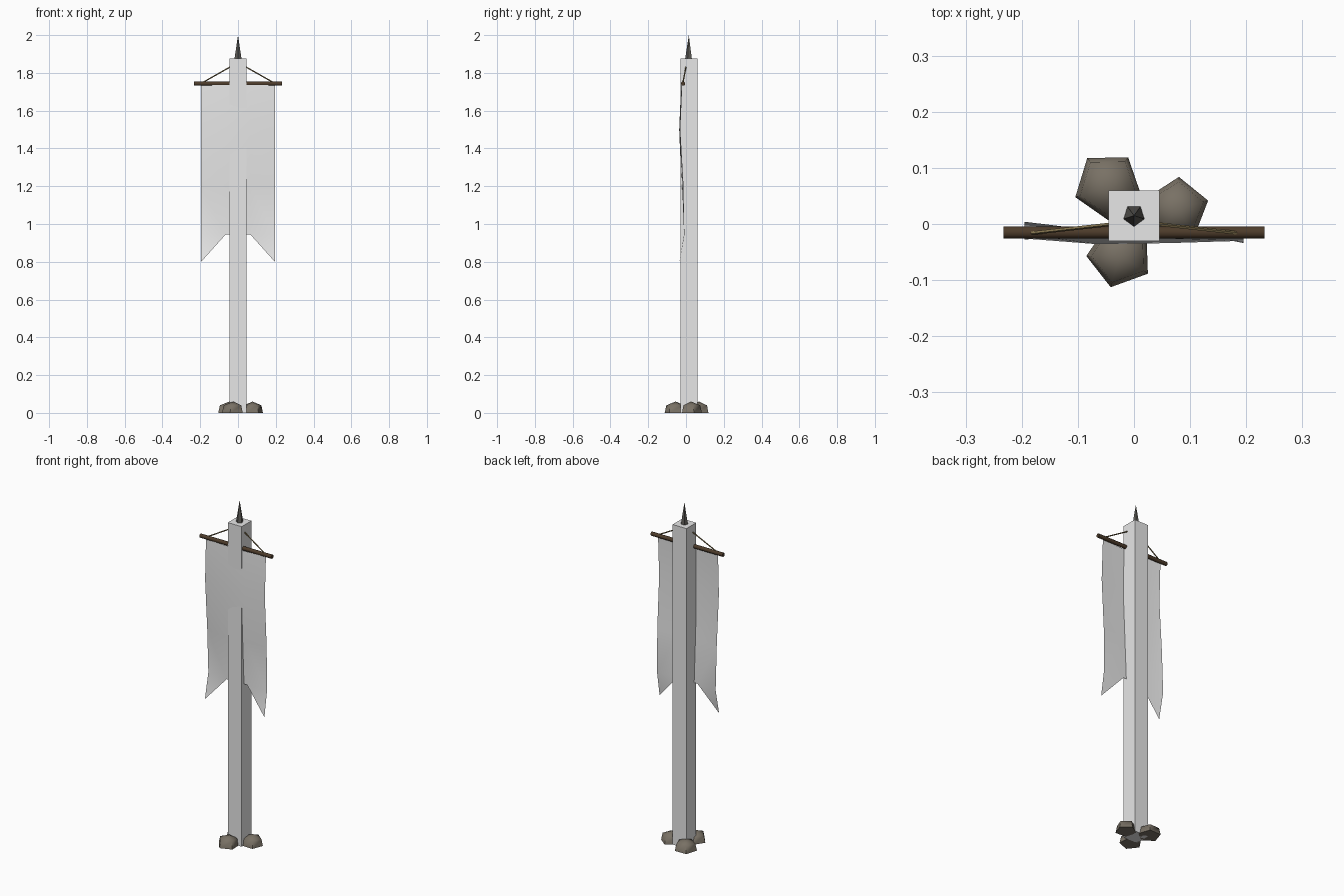
import bpy, bmesh, math
from mathutils import Vector

if "Cube" in bpy.data.objects:
    bpy.data.objects.remove(bpy.data.objects["Cube"])


def material(name, rgb):
    m = bpy.data.materials.new(name)
    m.diffuse_color = (*rgb, 1)
    m.use_nodes = True
    m.node_tree.nodes["Principled BSDF"].inputs["Base Color"].default_value = m.diffuse_color
    return m


CLOTH = material("pale_grey", (0.8, 0.8, 0.8))
WOOD = material("dark_brown_wood", (0.075, 0.045, 0.024))
ROPE = material("straw_rope", (0.24, 0.18, 0.08))
STONE = material("warm_grey_stone", (0.19, 0.165, 0.13))
IRON = material("dark_iron", (0.11, 0.105, 0.095))


def make(name, verts, faces, mat, smooth=None):
    me = bpy.data.meshes.new(name)
    me.from_pydata(verts, [], faces)
    bm = bmesh.new()
    bm.from_mesh(me)
    bmesh.ops.recalc_face_normals(bm, faces=bm.faces)
    bm.to_mesh(me)
    bm.free()
    ob = bpy.data.objects.new(name, me)
    bpy.context.collection.objects.link(ob)
    me.materials.append(mat)
    if smooth:
        bpy.ops.object.select_all(action='DESELECT')
        ob.select_set(True)
        bpy.context.view_layer.objects.active = ob
        bpy.ops.object.shade_smooth_by_angle(angle=math.radians(smooth))
    return ob


def rod(name, a, b, r, sides, mat, smooth=None):
    """Straight prism between two points."""
    a, b = Vector(a), Vector(b)
    q = (b - a).to_track_quat('Z', 'Y')
    ring = [q @ Vector((r * math.cos(t), r * math.sin(t), 0))
            for t in [2 * math.pi * (i + 0.5) / sides for i in range(sides)]]
    verts = [a + v for v in ring] + [b + v for v in ring]
    faces = [(i, (i + 1) % sides, sides + (i + 1) % sides, sides + i) for i in range(sides)]
    faces += [tuple(range(sides))[::-1], tuple(range(sides, 2 * sides))]
    return make(name, verts, faces, mat, smooth)


# Square pole
bpy.ops.mesh.primitive_cube_add(size=1, location=(0, 0.015, 0.9375))
pole = bpy.context.object
pole.name = "pole"
pole.scale = (0.09, 0.09, 1.875)
pole.data.materials.append(CLOTH)

# Five-sided spike on top, one corner to the front
ring = [(0.02 * math.cos(t), 0.015 + 0.02 * math.sin(t), 1.872)
        for t in [-math.pi / 2 + i * 2 * math.pi / 5 for i in range(5)]]
make("finial_spike", ring + [(0, 0.015, 2.0)],
     [(i, (i + 1) % 5, 5) for i in range(5)] + [(4, 3, 2, 1, 0)], IRON)

# Crossbar and the two ropes that hold it
rod("crossbar", (-0.233, -0.015, 1.743), (0.233, -0.015, 1.743), 0.0115, 8, WOOD, 50)
for side, s in (("left", -1), ("right", 1)):
    rod(side + "_rope", (s * 0.182, -0.016, 1.752), (s * 0.03, 0.001, 1.838), 0.0035, 5, ROPE)

# Hanging banner: rows of depth across four columns, swallow-tail bottom
cols = (-0.195, -0.065, 0.065, 0.195)
rows = [(1.735, (-0.018, -0.026, -0.026, -0.020)),
        (1.50, (-0.026, -0.036, -0.034, -0.030)),
        (1.20, (-0.006, -0.024, -0.020, -0.013)),
        (0.945, (0.004, -0.012, -0.008, -0.010))]
verts = [(x, y, z) for z, ys in rows for x, y in zip(cols, ys)]
faces = [(r * 4 + c, r * 4 + c + 1, r * 4 + c + 5, r * 4 + c + 4)
         for r in range(3) for c in range(3)]
verts += [(-0.195, -0.028, 0.80), (0.195, -0.034, 0.80)]
faces += [(12, 13, 16), (14, 15, 17)]
make("banner", verts, faces, CLOTH, 60)


# Stones round the foot: five-sided base, narrower shoulder, blunt peak
def stone(name, cx, cy, r, turn):
    verts = []
    for rad, z in ((r, 0.0), (r * 0.85, 0.04)):
        for i in range(5):
            t = math.radians(turn + i * 72)
            verts.append((cx + rad * math.cos(t), cy + rad * math.sin(t), z))
    verts.append((cx, cy, 0.06))
    faces = [(4, 3, 2, 1, 0)]
    for i in range(5):
        j = (i + 1) % 5
        faces += [(i, j, 5 + j, 5 + i), (5 + i, 5 + j, 10)]
    make(name, verts, faces, STONE, 60)


stone("back_stone", -0.046, 0.068, 0.062, 55)
stone("right_stone", 0.077, 0.027, 0.057, 15)
stone("front_stone", -0.025, -0.055, 0.06, -106)
